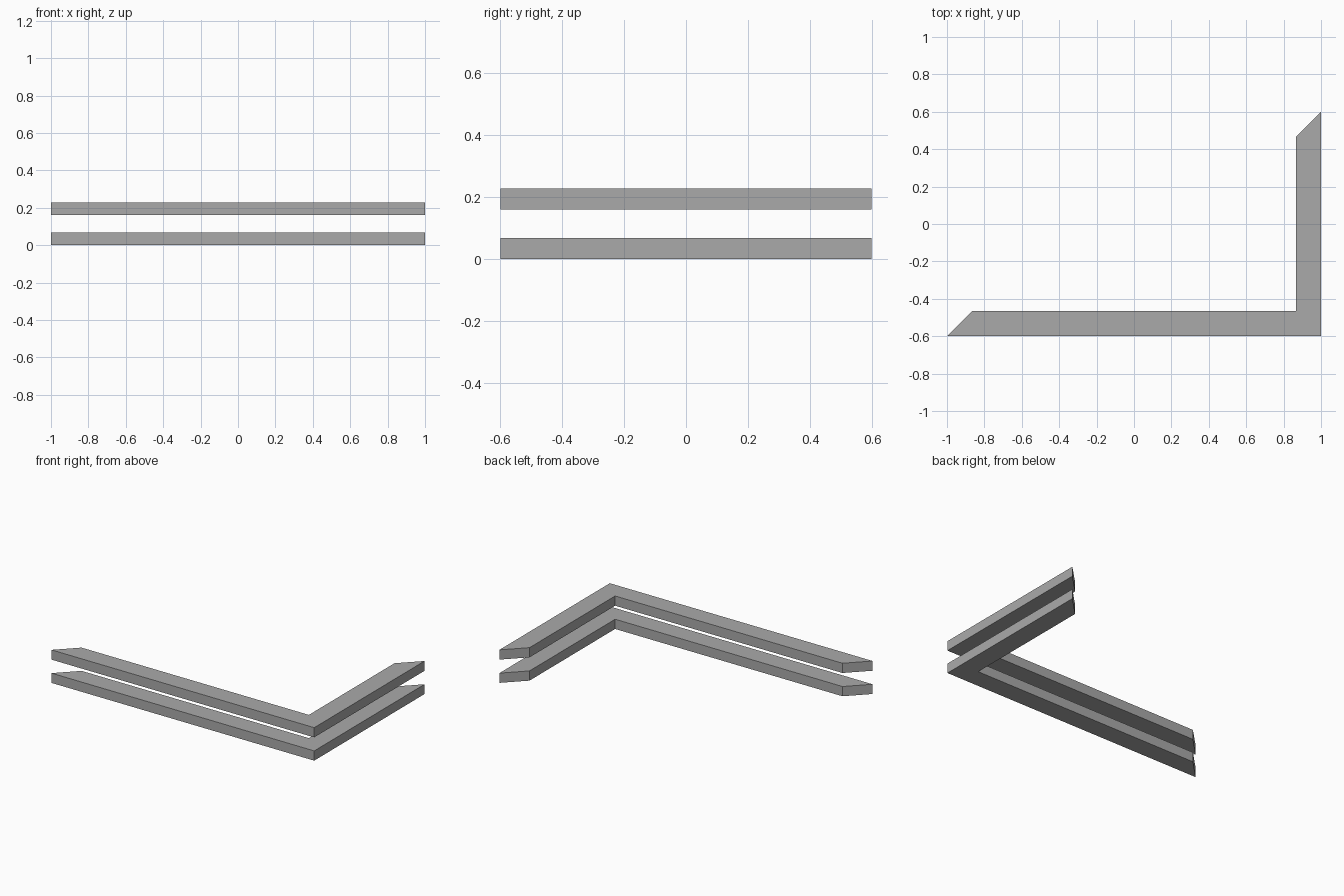
import bpy
import bmesh

cube = bpy.data.objects.get("Cube")
if cube:
    bpy.data.objects.remove(cube, do_unlink=True)

grey = bpy.data.materials.new("plain grey")
grey.use_nodes = True
colour = (0.4, 0.4, 0.4, 1)
grey.diffuse_color = colour
grey.node_tree.nodes["Principled BSDF"].inputs["Base Color"].default_value = colour

HALF_X, HALF_Y = 1.0, 0.6
WIDTH = 0.135       # rail depth, also the length of the mitred ends
THICKNESS = 0.067
SPACING = 0.16      # height from one rail to the next


def corner_rail(name, z):
    """L-shaped rail with 45 degree cuts at both free ends."""
    outline = [
        (-HALF_X, -HALF_Y),
        (HALF_X, -HALF_Y),
        (HALF_X, HALF_Y),
        (HALF_X - WIDTH, HALF_Y - WIDTH),
        (HALF_X - WIDTH, -HALF_Y + WIDTH),
        (-HALF_X + WIDTH, -HALF_Y + WIDTH),
    ]
    bm = bmesh.new()
    base = bm.faces.new([bm.verts.new((x, y, 0)) for x, y in outline])
    top = bmesh.ops.extrude_face_region(bm, geom=[base])["geom"]
    verts = [v for v in top if isinstance(v, bmesh.types.BMVert)]
    bmesh.ops.translate(bm, verts=verts, vec=(0, 0, THICKNESS))
    bmesh.ops.recalc_face_normals(bm, faces=bm.faces)
    mesh = bpy.data.meshes.new(name)
    bm.to_mesh(mesh)
    bm.free()
    mesh.materials.append(grey)
    rail = bpy.data.objects.new(name, mesh)
    rail.location.z = z
    bpy.context.collection.objects.link(rail)


# Two identical rails, one above the other
for i, name in enumerate(("lower_rail", "upper_rail")):
    corner_rail(name, i * SPACING)
